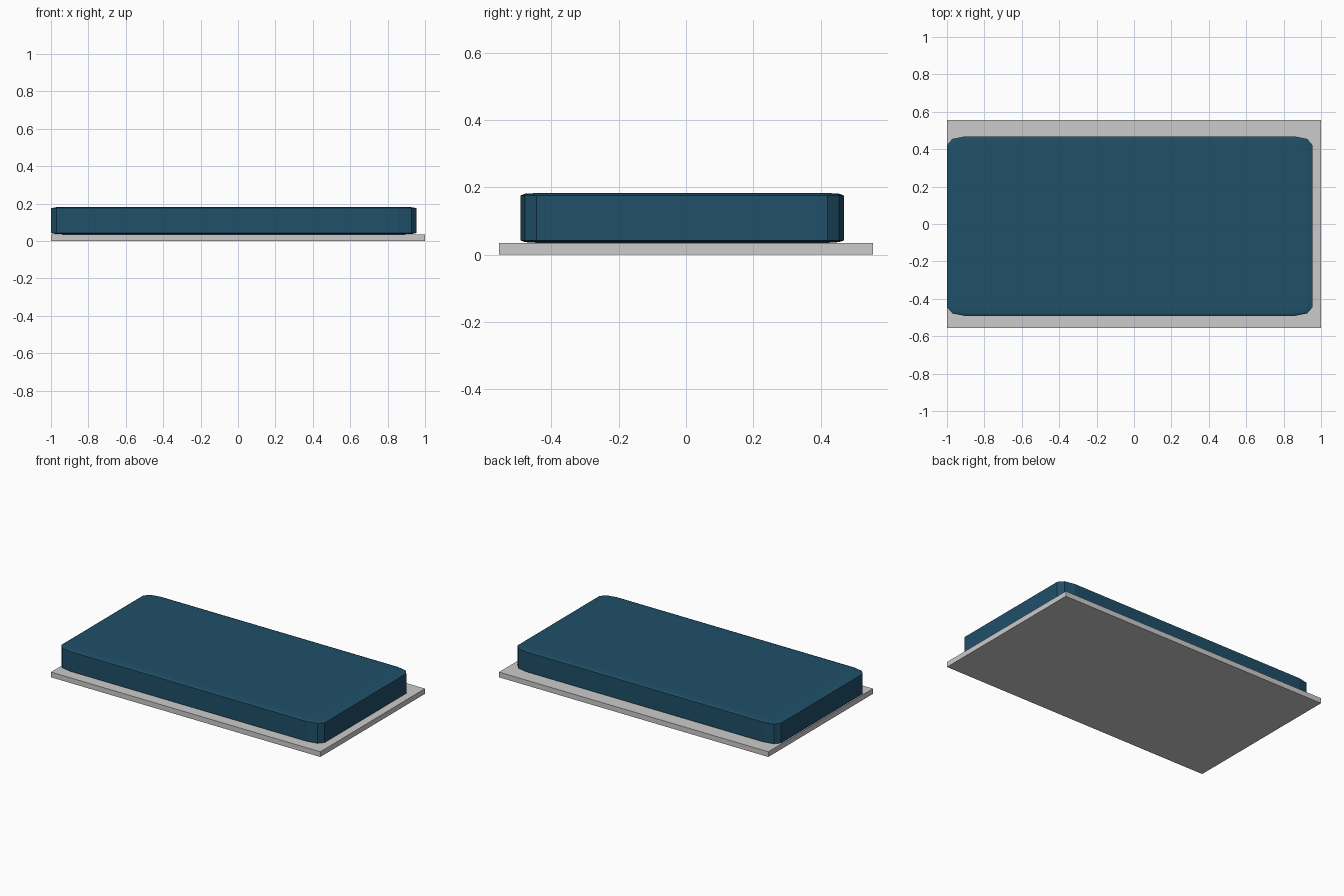
import bpy

if "Cube" in bpy.data.objects:
    bpy.data.objects.remove(bpy.data.objects["Cube"])


def box(name, lo, hi):
    """Axis-aligned box between two corners, size kept in the object scale."""
    bpy.ops.mesh.primitive_cube_add(size=2, location=[(a + b) / 2 for a, b in zip(lo, hi)])
    ob = bpy.context.object
    ob.name = name
    ob.scale = [(b - a) / 2 for a, b in zip(lo, hi)]
    return ob


# Thin grey base plate
box("base_plate", (-1, -0.555, 0), (1, 0.555, 0.035))

# Blue slab; bevel acts before the scale, so corners stretch with the box
slab = box("slab", (-1, -0.492, 0.035), (0.955, 0.469, 0.183))
bevel = slab.modifiers.new("rounded_edges", "BEVEL")
bevel.width = 0.1
bevel.segments = 2

blue = bpy.data.materials.new("deep_blue")
blue.diffuse_color = (0.014, 0.08, 0.14, 1)
blue.use_nodes = True
blue.node_tree.nodes["Principled BSDF"].inputs["Base Color"].default_value = blue.diffuse_color
slab.data.materials.append(blue)
